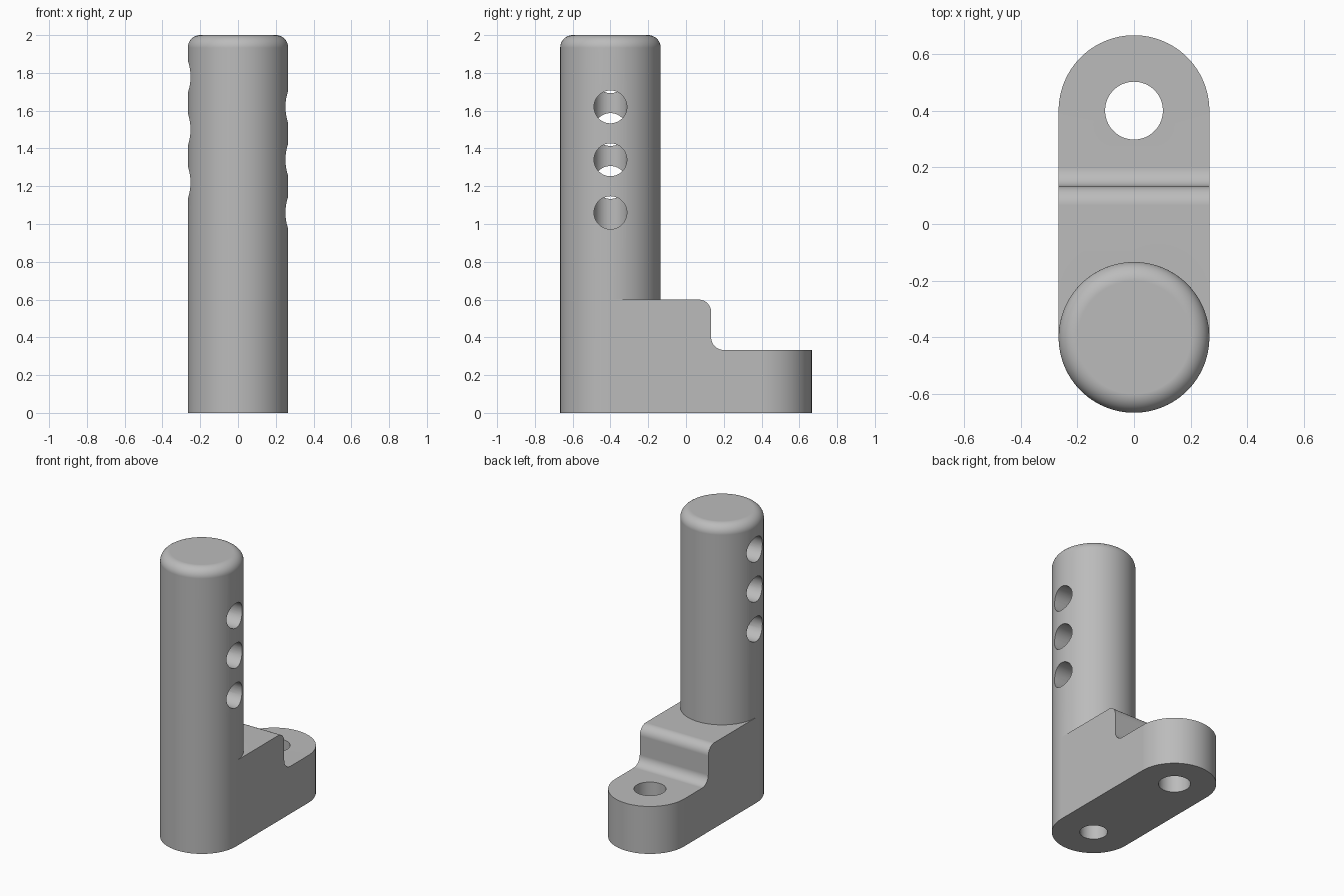
import bpy, bmesh, math
from mathutils import Matrix, Vector

if "Cube" in bpy.data.objects:
    bpy.data.objects.remove(bpy.data.objects["Cube"], do_unlink=True)

R, CY = 0.266, 0.4          # outline radius, distance of both axes from centre
STEP_Z, FOOT_Z, STEP_Y = 0.6, 0.333, 0.133
FILLET, BORE, SIDE, PIN = 0.067, 0.088, 0.087, 0.102
SEG = 96

grey = bpy.data.materials.new("plain grey")
grey.use_nodes = True
colour = (0.5, 0.5, 0.5, 1)
grey.diffuse_color = colour
grey.node_tree.nodes["Principled BSDF"].inputs["Base Color"].default_value = colour


def arc(cx, cy, r, a0, a1, n):
    angles = [math.radians(a0 + (a1 - a0) * i / n) for i in range(n + 1)]
    return [(cx + r * math.cos(a), cy + r * math.sin(a)) for a in angles]


def loft(name, rings):
    """Closed solid through a stack of equal-length rings."""
    bm = bmesh.new()
    loops = [[bm.verts.new(p) for p in ring] for ring in rings]
    n = len(loops[0])
    for a, b in zip(loops, loops[1:]):
        for i in range(n):
            j = (i + 1) % n
            bm.faces.new((a[i], a[j], b[j], b[i]))
    bm.faces.new(loops[0][::-1])
    bm.faces.new(loops[-1])
    bmesh.ops.recalc_face_normals(bm, faces=bm.faces)
    mesh = bpy.data.meshes.new(name)
    bm.to_mesh(mesh)
    bm.free()
    mesh.materials.append(grey)
    obj = bpy.data.objects.new(name, mesh)
    bpy.context.collection.objects.link(obj)
    return obj


def circle(y, r, z):
    return [(px, py, z) for px, py in arc(0, y, r, 0, 360, SEG)[:-1]]


def side_hole(sign, z):
    ring = arc(-CY, z, SIDE, 0, 360, 64)[:-1]
    return loft("side_hole_cutter", [[(x, y, h) for y, h in ring] for x in (0, sign * 0.4)])


def combine(target, other, operation):
    mod = target.modifiers.new(operation.lower(), "BOOLEAN")
    mod.operation, mod.object, mod.solver = operation, other, "EXACT"
    bpy.context.view_layer.objects.active = target
    bpy.ops.object.modifier_apply(modifier=mod.name)
    bpy.data.objects.remove(other, do_unlink=True)


# Base block with rounded ends
half = SEG // 2
outline = arc(0, CY, R, 0, 180, half) + arc(0, -CY, R, 180, 360, half)
bracket = loft("stepped_bracket", [[(x, y, z) for x, y in outline] for z in (0, STEP_Z)])

# Step down to the foot, with a rounded brow and a rounded inner corner
notch = arc(STEP_Y - FILLET, STEP_Z - FILLET, FILLET, 90, 0, 12)
notch += arc(STEP_Y + FILLET, FOOT_Z + FILLET, FILLET, 180, 270, 12)
notch += [(1, FOOT_Z), (1, 1), (STEP_Y - FILLET, 1)]
combine(bracket, loft("step_cutter", [[(x, y, z) for y, z in notch] for x in (-0.5, 0.5)]),
        "DIFFERENCE")

# Upright post with a rounded top rim
rim = arc(R - FILLET, 2 - FILLET, FILLET, 0, 90, 12)
post = loft("post", [circle(-CY, r, z) for r, z in [(R, STEP_Z)] + rim])
combine(bracket, post, "UNION")

# Pin hole through the foot, and bore up the inside of the post
combine(bracket, loft("pin_cutter", [circle(CY, PIN, z) for z in (-0.1, 1)]), "DIFFERENCE")
combine(bracket, loft("bore_cutter", [circle(-CY, BORE, z) for z in (-0.1, 1.88)]), "DIFFERENCE")

# Staggered side holes opening into the bore
for i in range(3):
    for sign, start in ((1, 1.06), (-1, 1.22)):
        combine(bracket, side_hole(sign, start + 0.28 * i), "DIFFERENCE")

# Smooth curved faces, keep real edges sharp
bpy.ops.object.select_all(action="DESELECT")
bracket.select_set(True)
bpy.context.view_layer.objects.active = bracket
bpy.ops.object.shade_smooth_by_angle(angle=math.radians(30))
normals = bracket.modifiers.new("even_normals", "WEIGHTED_NORMAL")
normals.keep_sharp = True
